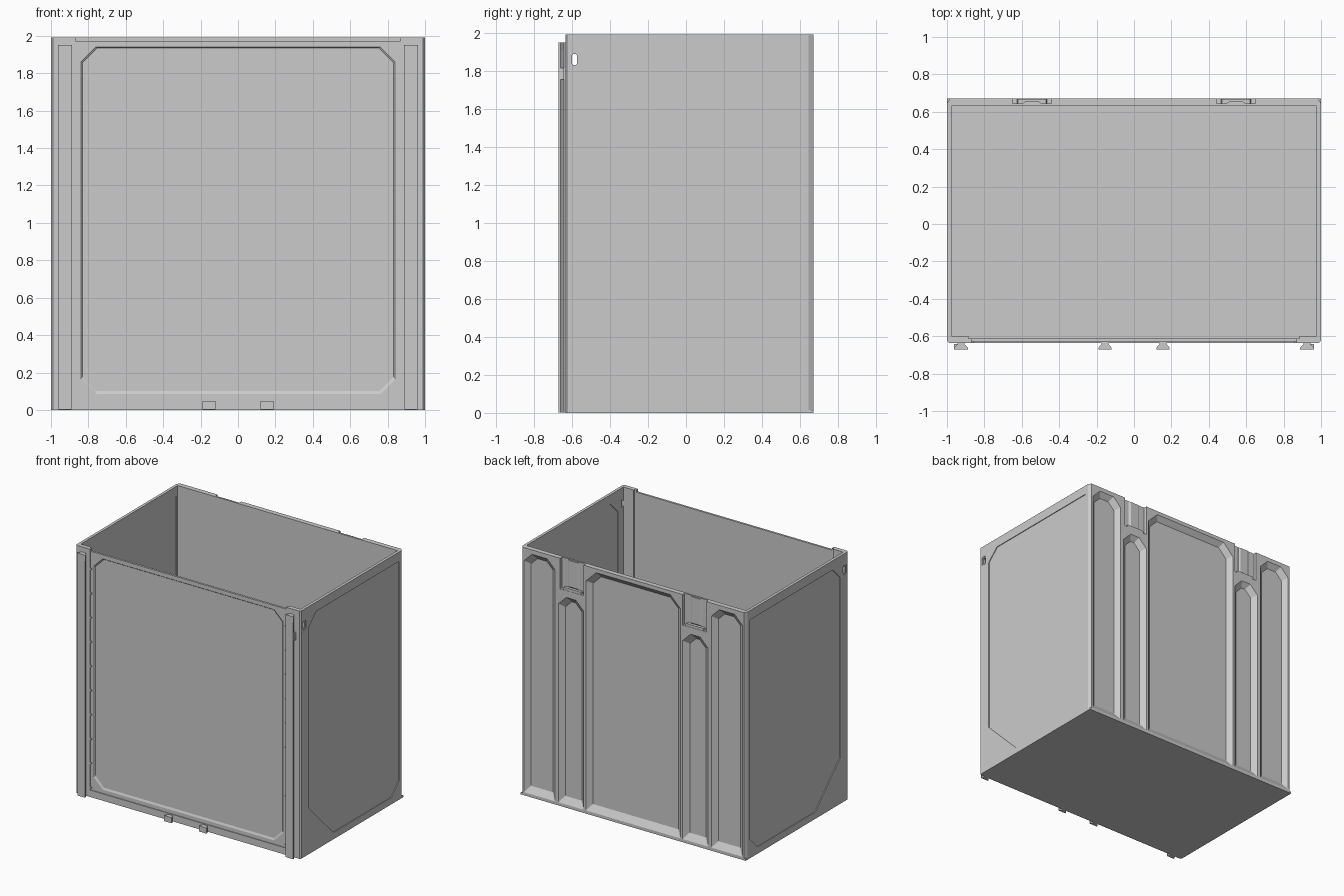
import bpy, bmesh
from mathutils import Vector

if "Cube" in bpy.data.objects:
    bpy.data.objects.remove(bpy.data.objects["Cube"])


def loft(name, rings):
    """Closed solid through matching rings of 3D points."""
    bm = bmesh.new()
    vs = [[bm.verts.new(p) for p in r] for r in rings]
    n = len(vs[0])
    for a, b in zip(vs, vs[1:]):
        for i in range(n):
            j = (i + 1) % n
            bm.faces.new((a[i], a[j], b[j], b[i]))
    bm.faces.new(vs[0])
    bm.faces.new(vs[-1])
    bmesh.ops.recalc_face_normals(bm, faces=bm.faces)
    me = bpy.data.meshes.new(name)
    bm.to_mesh(me)
    bm.free()
    ob = bpy.data.objects.new(name, me)
    bpy.context.collection.objects.link(ob)
    return ob


def plan(pts, z):
    return [(x, y, z) for x, y in pts]


def front(pts, y):
    return [(x, y, z) for x, z in pts]


def side(pts, x):
    return [(x, y, z) for y, z in pts]


def rect(x0, x1, z0, z1):
    return [(x0, z0), (x1, z0), (x1, z1), (x0, z1)]


def octagon(x0, x1, z0, z1, c, b=None):
    """Rectangle with cut corners: c at the top, b at the bottom."""
    b = c if b is None else b
    return [(x0 + b, z0), (x1 - b, z0), (x1, z0 + b), (x1, z1 - c),
            (x1 - c, z1), (x0 + c, z1), (x0, z1 - c), (x0, z0 + b)]


def box(name, x0, x1, y0, y1, z0, z1):
    return loft(name, [plan(rect(x0, x1, y0, y1), z) for z in (z0, z1)])


def cut(target, cutters):
    """Subtract the cutters and bake the result."""
    for c in cutters:
        m = target.modifiers.new("cut", 'BOOLEAN')
        m.operation = 'DIFFERENCE'
        m.solver = 'EXACT'
        m.object = c
        c.hide_render = True
    dg = bpy.context.evaluated_depsgraph_get()
    dg.update()
    me = bpy.data.meshes.new_from_object(target.evaluated_get(dg))
    target.modifiers.clear()
    target.data = me
    for c in cutters:
        bpy.data.objects.remove(c)


# Outer shell with chamfered upright corners
outer = [(-0.99, -0.635), (0.99, -0.635), (1, -0.625), (1, 0.645),
         (0.985, 0.67), (-0.985, 0.67), (-1, 0.645), (-1, -0.625)]
body = loft("crate_body", [plan(outer, 0.005), plan(outer, 1.99)])

# Open inside, with thicker posts in the front corners
inner = [(-0.885, -0.612), (0.885, -0.612), (0.885, -0.6), (0.977, -0.6),
         (0.977, 0.63), (-0.977, 0.63), (-0.977, -0.6), (-0.885, -0.6)]
cutters = [loft("cavity", [plan(inner, 0.02), plan(inner, 2.2)])]

# Front panel: lower top edge, shallow field and a cut-corner panel inside it
cutters.append(box("front_top_step", -0.87, 0.87, -0.8, -0.55, 1.972, 2.2))
field = rect(-0.87, 0.87, 0.055, 2.1)
cutters.append(loft("front_field", [front(field, -0.8), front(field, -0.629)]))
o = octagon(-0.84, 0.84, 0.085, 1.94, 0.078)
i = octagon(-0.832, 0.832, 0.1, 1.934, 0.078)
cutters.append(loft("front_panel", [front(o, -0.8), front(o, -0.629), front(i, -0.622)]))

# Side panels and the slot through both side walls
panel = [(-0.53, 0.37), (-0.215, 0.055), (0.52, 0.055), (0.615, 0.15),
         (0.615, 1.915), (-0.435, 1.915), (-0.53, 1.82)]
slot = octagon(-0.6, -0.574, 1.832, 1.888, 0.006)
slot_rim = octagon(-0.612, -0.565, 1.822, 1.898, 0.01)
for s in (-1, 1):
    cutters.append(loft("side_panel", [side(panel, s * 1.1), side(panel, s * 0.994)]))
    cutters.append(loft("inside_panel", [side(panel, s * 0.9), side(panel, s * 0.982)]))
    cutters.append(loft("slot_rim", [side(slot_rim, s * 1.1), side(slot_rim, s * 0.995)]))
cutters.append(loft("slot", [side(slot, -1.2), side(slot, 1.2)]))


# Sloped channels in the back wall
def channel(x0, x1, z0, z1, c):
    d = 0.04
    a = octagon(x0, x1, z0, z1, c, 0.005)
    b = octagon(x0 + d, x1 - d, z0 + 0.05, z1 - d, c * 0.8, 0.003)
    return loft("channel", [front(a, 0.8), front(a, 0.67), front(b, 0.637)])


cutters.append(channel(-0.42, 0.42, 0.025, 1.96, 0.09))
for s in (-1, 1):
    for x0, x1, z1 in ((0.695, 0.97, 1.955), (0.44, 0.665, 1.69)):
        lo, hi = sorted((s * x0, s * x1))
        cutters.append(channel(lo, hi, 0.025, z1, 0.07))
    # Latch pocket, open at the top
    lo, hi = sorted((s * 0.44, s * 0.65))
    cutters.append(box("latch_pocket", lo, hi, 0.645, 0.8, 1.745, 2.2))

cut(body, cutters)

# Base plate that fills out the square back corners
base = [(-0.99, -0.635), (0.99, -0.635), (1, -0.625), (1, 0.67), (-1, 0.67), (-1, -0.625)]
loft("base_plate", [plan(base, 0), plan(base, 0.015)])


# Dovetail bars, narrow at the wall and wide outside
def dovetail(name, x, z0, z1, w=0.034):
    pts = [(x - 0.018, -0.62), (x - 0.018, -0.642), (x - w, -0.66), (x - w, -0.67),
           (x + w, -0.67), (x + w, -0.66), (x + 0.018, -0.642), (x + 0.018, -0.62)]
    return loft(name, [plan(pts, z0), plan(pts, z1)])


for s, tag in ((-1, "left"), (1, "right")):
    dovetail("rail_" + tag, s * 0.925, 0.002, 1.91)
    dovetail("rail_head_" + tag, s * 0.925, 1.905, 1.95, 0.037)
    dovetail("foot_tab_" + tag, s * 0.155, 0.002, 0.047)
    # Catch on the outer edge of the rail
    lo, hi = sorted((s * 0.93, s * 0.963))
    box("rail_catch_" + tag, lo, hi, -0.665, -0.642, 1.755, 1.815)
    # Small teeth along the front field edge
    lo, hi = sorted((s * 0.858, s * 0.872))
    for k in range(10):
        z = 0.07 + 0.195 * k
        box("edge_tooth_" + tag, lo, hi, -0.635, -0.625, z, z + 0.012)
    # Latch ledge and plate in the back pocket
    c = s * 0.545
    ledge = octagon(c - 0.08, c + 0.08, 1.742, 1.765, 0.006)
    loft("latch_ledge_" + tag, [front(ledge, 0.64), front(ledge, 0.668)])
    plate = rect(c - 0.05, c + 0.05, 1.765, 1.985)
    inset = rect(c - 0.035, c + 0.035, 1.775, 1.985)
    loft("latch_plate_" + tag, [front(plate, 0.64), front(plate, 0.646), front(inset, 0.655)])
